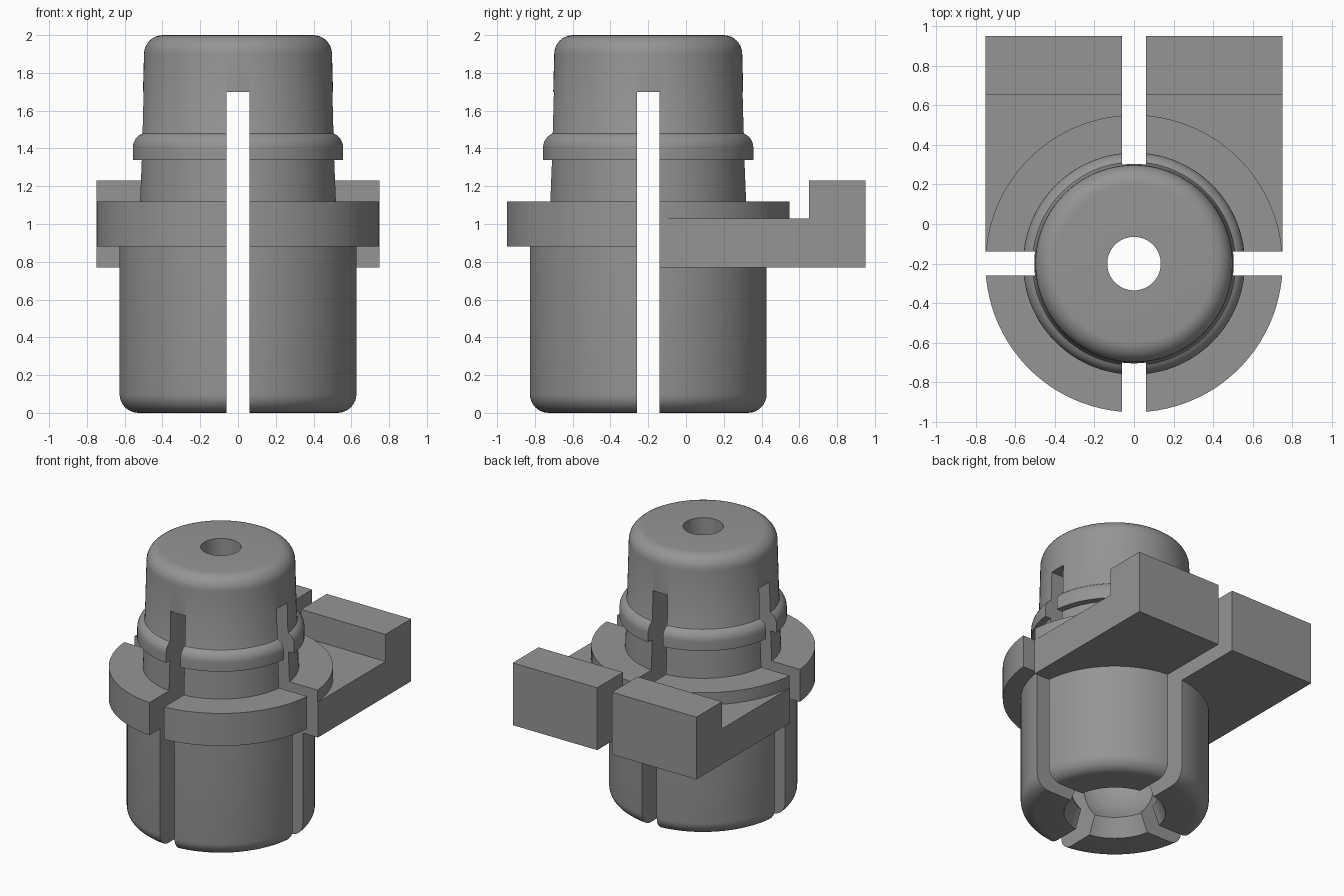
import bpy, bmesh, math
from mathutils import Vector

if "Cube" in bpy.data.objects:
    bpy.data.objects.remove(bpy.data.objects["Cube"])

AXIS_Y = -0.2   # axis of the turned body
GAP = 0.12      # width of the slots

grey = bpy.data.materials.new("plain grey")
grey.diffuse_color = (0.3, 0.3, 0.3, 1)
grey.use_nodes = True
grey.node_tree.nodes["Principled BSDF"].inputs["Base Color"].default_value = grey.diffuse_color


def arc(cx, cz, r, a0, a1, n):
    return [(cx + r * math.cos(math.radians(a0 + (a1 - a0) * i / n)),
             cz + r * math.sin(math.radians(a0 + (a1 - a0) * i / n))) for i in range(n + 1)]


def add_object(name, bm):
    bmesh.ops.recalc_face_normals(bm, faces=bm.faces)
    mesh = bpy.data.meshes.new(name)
    bm.to_mesh(mesh)
    bm.free()
    mesh.materials.append(grey)
    ob = bpy.data.objects.new(name, mesh)
    bpy.context.collection.objects.link(ob)
    return ob


def lathe(name, profile, n=96):
    """Closed solid turned about the body axis, capped at both ends."""
    bm = bmesh.new()
    rings = [[bm.verts.new((r * math.cos(2 * math.pi * (i + .5) / n),
                            AXIS_Y + r * math.sin(2 * math.pi * (i + .5) / n), z))
              for i in range(n)] for r, z in profile]
    for a, b in zip(rings, rings[1:]):
        for i in range(n):
            j = (i + 1) % n
            bm.faces.new((a[i], a[j], b[j], b[i]))
    bm.faces.new(rings[0])
    bm.faces.new(rings[-1])
    return add_object(name, bm)


def box(name, lo, hi):
    bm = bmesh.new()
    bmesh.ops.create_cube(bm, size=1)
    lo, hi = Vector(lo), Vector(hi)
    for v in bm.verts:
        v.co = (lo + hi) / 2 + v.co * (hi - lo)
    return add_object(name, bm)


def extrude_x(name, outline, x0, x1):
    bm = bmesh.new()
    face = bm.faces.new([bm.verts.new((x0, y, z)) for y, z in outline])
    ext = bmesh.ops.extrude_face_region(bm, geom=[face])
    moved = [e for e in ext["geom"] if isinstance(e, bmesh.types.BMVert)]
    bmesh.ops.translate(bm, verts=moved, vec=(x1 - x0, 0, 0))
    return add_object(name, bm)


def combine(target, tool, operation):
    mod = target.modifiers.new(operation.lower(), "BOOLEAN")
    mod.operation, mod.solver, mod.object = operation, "EXACT", tool
    bpy.context.view_layer.objects.active = target
    bpy.ops.object.modifier_apply(modifier=mod.name)
    bpy.data.objects.remove(tool, do_unlink=True)


# Turned body: rounded barrel, flange, neck, snap ring, rounded cap
outer = (arc(0.53, 0.10, 0.10, -90, 0, 8)
         + [(0.63, 0.88), (0.75, 0.88), (0.75, 1.12), (0.522, 1.12), (0.513, 1.34),
            (0.56, 1.34)]
         + arc(0.48, 1.405, 0.08, 0, 66, 6)
         + [(0.509, 1.487)]
         + arc(0.398, 1.90, 0.10, 0, 90, 8))
body = lathe("slotted_body", outer)

# Side plate with raised end block
plate = extrude_x("arm_plate", [(AXIS_Y, 0.77), (0.95, 0.77), (0.95, 1.23), (0.65, 1.23),
                                (0.65, 1.03), (AXIS_Y, 1.03)], -0.75, 0.75)
combine(body, plate, "UNION")

# Hollow: flared mouth, round socket and narrow bore
cavity = ([(0.35, -0.02), (0.34, 0.0), (0.285, 0.13)]
          + arc(0, 0.415, 0.40, -43, 70, 16)
          + [(0.135, 0.80), (0.135, 2.1)])
combine(body, lathe("cavity", cavity), "DIFFERENCE")

# Crossed slots
combine(body, box("slot_y", (-GAP / 2, -2, -0.1), (GAP / 2, 2, 1.7)), "DIFFERENCE")
combine(body, box("slot_x", (-2, AXIS_Y - GAP / 2, -0.1), (2, AXIS_Y + GAP / 2, 1.7)),
        "DIFFERENCE")

bpy.ops.object.select_all(action="DESELECT")
body.select_set(True)
bpy.context.view_layer.objects.active = body
bpy.ops.object.shade_smooth_by_angle(angle=math.radians(30))
